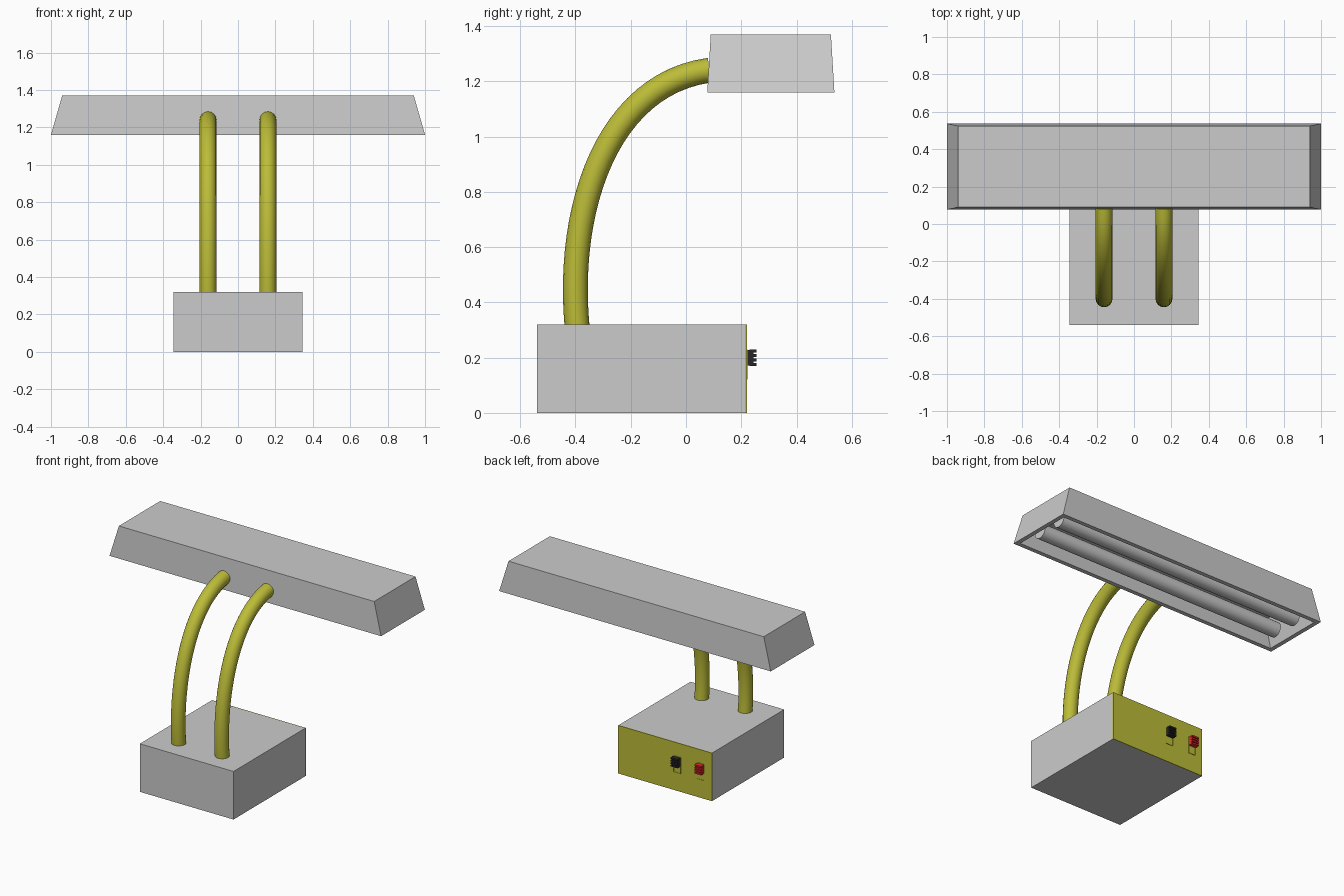
import bpy, bmesh, math
from mathutils import Vector

if "Cube" in bpy.data.objects:
    bpy.data.objects.remove(bpy.data.objects["Cube"])


def material(name, rgb):
    m = bpy.data.materials.new(name)
    m.diffuse_color = (*rgb, 1)
    m.use_nodes = True
    m.node_tree.nodes["Principled BSDF"].inputs["Base Color"].default_value = m.diffuse_color
    return m


OLIVE = material("olive", (0.5, 0.5, 0.04))
BLACK = material("black", (0.02, 0.02, 0.02))
RED = material("red", (0.8, 0.02, 0.02))


def finish(name, bm, mat=None):
    me = bpy.data.meshes.new(name)
    bmesh.ops.recalc_face_normals(bm, faces=bm.faces)
    bm.to_mesh(me)
    bm.free()
    ob = bpy.data.objects.new(name, me)
    bpy.context.collection.objects.link(ob)
    if mat:
        me.materials.append(mat)
    return ob


def add_box(bm, lo, hi):
    verts = bmesh.ops.create_cube(bm, size=1)["verts"]
    for v in verts:
        v.co = Vector([lo[i] if v.co[i] < 0 else hi[i] for i in range(3)])
    return verts


def box(name, lo, hi, mat=None):
    bm = bmesh.new()
    add_box(bm, lo, hi)
    return finish(name, bm, mat)


# Base block with coloured back panel
box("base", (-0.345, -0.54, 0), (0.345, 0.214, 0.32))
box("back_panel", (-0.345, 0.214, 0), (0.345, 0.22, 0.32), OLIVE)

# Slide switches: recessed slot plus ridged knob
for name, x, mat in (("black", -0.09, BLACK), ("red", -0.265, RED)):
    bm = bmesh.new()
    add_box(bm, (x - 0.027, 0.215, 0.12), (x + 0.027, 0.223, 0.23))
    bm.normal_update()
    face = max(bm.faces, key=lambda f: f.normal.y)
    bmesh.ops.inset_region(bm, faces=[face], thickness=0.004)
    inner = bmesh.ops.extrude_face_region(bm, geom=[face])["geom"]
    bmesh.ops.delete(bm, geom=[face], context='FACES_ONLY')
    for v in inner:
        if isinstance(v, bmesh.types.BMVert):
            v.co.y -= 0.002
    finish(name + "_switch_slot", bm, OLIVE)

    bm = bmesh.new()
    add_box(bm, (x - 0.025, 0.221, 0.172), (x + 0.025, 0.244, 0.228))
    for i in range(4):
        z = 0.17 + i * 0.0163
        add_box(bm, (x - 0.025, 0.23, z), (x + 0.025, 0.255, z + 0.01))
    finish(name + "_switch_knob", bm, mat)

# Lamp hood: tapered box, hollowed from below
bm = bmesh.new()
for v in add_box(bm, (-1, 0.077, 1.16), (1, 0.537, 1.37)):
    if v.co.z > 1.3:
        v.co.x *= 0.94
        v.co.y = 0.307 + (v.co.y - 0.307) * 0.945
bm.normal_update()
bottom = min(bm.faces, key=lambda f: f.normal.z)
bmesh.ops.inset_region(bm, faces=[bottom], thickness=0.04)
geom = bmesh.ops.extrude_face_region(bm, geom=[bottom])["geom"]
bmesh.ops.delete(bm, geom=[bottom], context='FACES_ONLY')
for v in geom:
    if isinstance(v, bmesh.types.BMVert):
        v.co.x *= 0.95
        v.co.y = 0.307 + (v.co.y - 0.307) * 0.955
        v.co.z = 1.335
finish("hood", bm)

# Two lamp tubes inside the hood
for i, y in enumerate((0.22, 0.395)):
    bpy.ops.mesh.primitive_cylinder_add(vertices=32, radius=0.048, depth=1.83,
                                        location=(0, y, 1.215),
                                        rotation=(0, math.pi / 2, 0))
    bpy.context.object.name = f"lamp_tube_{i + 1}"
    bpy.ops.object.shade_smooth_by_angle()

# Curved arms from base to hood
for side, x in (("left", -0.16), ("right", 0.16)):
    cu = bpy.data.curves.new(side + "_arm", 'CURVE')
    cu.dimensions = '3D'
    cu.bevel_depth = 0.045
    cu.bevel_resolution = 6
    cu.use_fill_caps = True
    cu.resolution_u = 24
    sp = cu.splines.new('BEZIER')
    sp.bezier_points.add(1)
    a, b = sp.bezier_points
    for p in (a, b):
        p.handle_left_type = p.handle_right_type = 'FREE'
    a.co, b.co = (x, -0.394, 0.31), (x, 0.085, 1.24)
    a.handle_left, a.handle_right = (x, -0.39, 0.2), (x, -0.435, 0.75)
    b.handle_left, b.handle_right = (x, -0.28, 1.19), (x, 0.2, 1.256)
    ob = bpy.data.objects.new(side + "_arm", cu)
    bpy.context.collection.objects.link(ob)
    cu.materials.append(OLIVE)
    bpy.ops.object.select_all(action='DESELECT')
    ob.select_set(True)
    bpy.context.view_layer.objects.active = ob
    bpy.ops.object.convert(target='MESH')
    bpy.ops.object.shade_smooth_by_angle()
